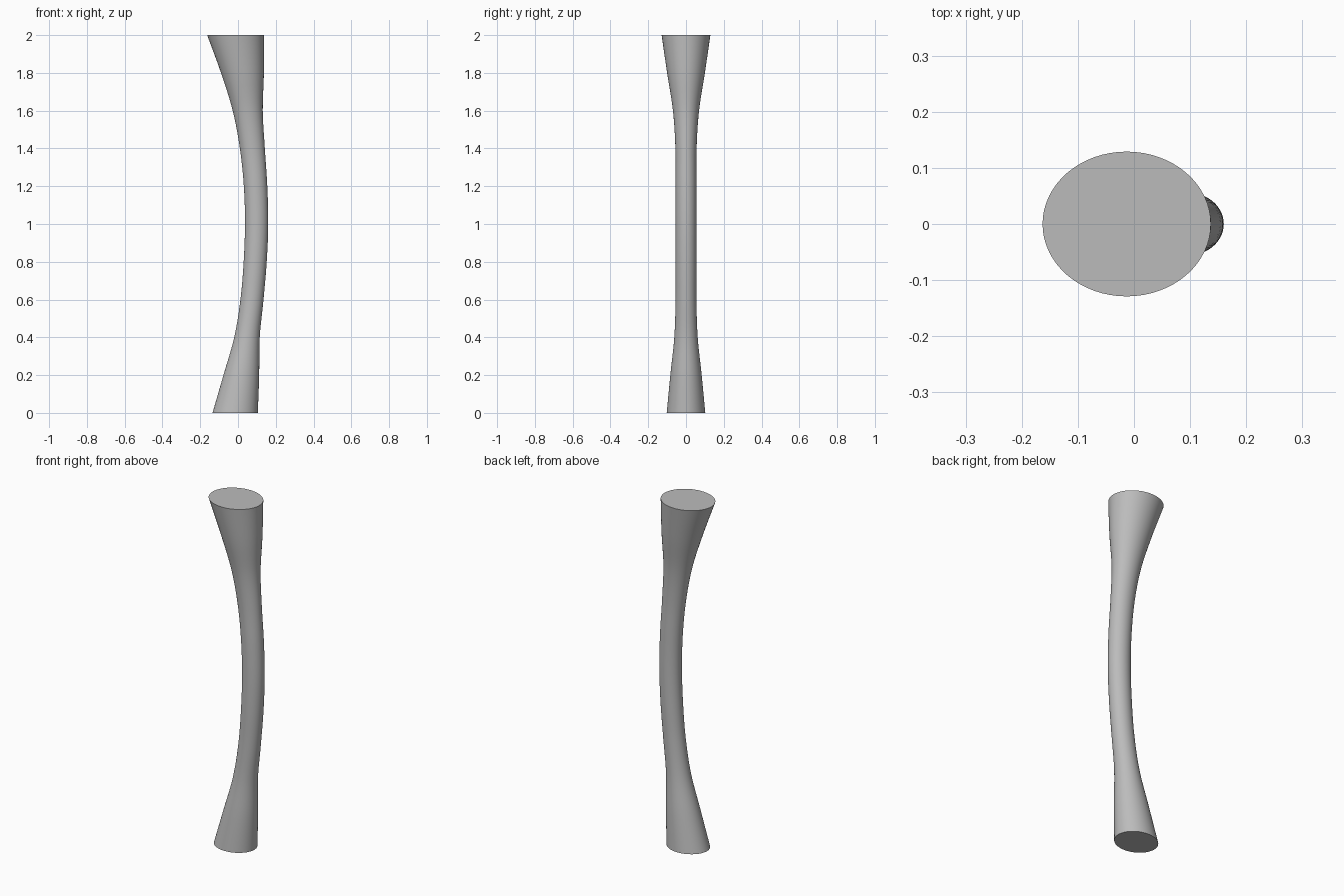
import bpy, bmesh, math

cube = bpy.data.objects.get("Cube")
if cube:
    bpy.data.objects.remove(cube)

SIDES, STEPS = 64, 6

# Cross-sections at even heights: left edge, right edge, half depth
SECTIONS = [
    (-0.135, 0.105, 0.102), (-0.077, 0.112, 0.083), (-0.02, 0.115, 0.062),
    (0.013, 0.135, 0.055), (0.03, 0.152, 0.055), (0.037, 0.16, 0.055),
    (0.031, 0.155, 0.055), (0.01, 0.142, 0.056), (-0.028, 0.131, 0.069),
    (-0.09, 0.137, 0.1), (-0.163, 0.137, 0.129),
]


def smooth_value(a, b, c, d, t):
    """Catmull-Rom blend from b to c."""
    return b + 0.5 * t * (c - a + t * (2*a - 5*b + 4*c - d + t * (3*(b - c) + d - a)))


def section(i):
    """Section i, extended in a straight line past either end."""
    last = len(SECTIONS) - 1
    if i < 0:
        return [2*p - q for p, q in zip(SECTIONS[0], SECTIONS[1])]
    if i > last:
        return [2*p - q for p, q in zip(SECTIONS[last], SECTIONS[last - 1])]
    return SECTIONS[i]


# Loft elliptical rings up the curved shaft
bm = bmesh.new()
rings = []
spans = len(SECTIONS) - 1
for k in range(spans * STEPS + 1):
    i = min(k // STEPS, spans - 1)
    t = k / STEPS - i
    left, right, depth = [smooth_value(*v, t) for v in
                          zip(*(section(i + j) for j in (-1, 0, 1, 2)))]
    z = 2 * k / (spans * STEPS)
    ring = []
    for s in range(SIDES):
        a = math.tau * s / SIDES
        ring.append(bm.verts.new(((left + right) / 2 + (right - left) / 2 * math.cos(a),
                                  depth * math.sin(a), z)))
    rings.append(ring)

for low, high in zip(rings, rings[1:]):
    for s in range(SIDES):
        n = (s + 1) % SIDES
        bm.faces.new((low[s], low[n], high[n], high[s]))

# Flat ends
bm.faces.new(rings[0][::-1])
bm.faces.new(rings[-1])

mesh = bpy.data.meshes.new("curved_handle")
bm.to_mesh(mesh)
bm.free()
handle = bpy.data.objects.new("curved_handle", mesh)
bpy.context.collection.objects.link(handle)

# Plain grey material
grey = bpy.data.materials.new("plain grey")
grey.use_nodes = True
colour = (0.5, 0.5, 0.5, 1)
grey.diffuse_color = colour
grey.node_tree.nodes["Principled BSDF"].inputs["Base Color"].default_value = colour
mesh.materials.append(grey)

bpy.ops.object.select_all(action="DESELECT")
handle.select_set(True)
bpy.context.view_layer.objects.active = handle
bpy.ops.object.shade_smooth_by_angle(angle=math.radians(40))
